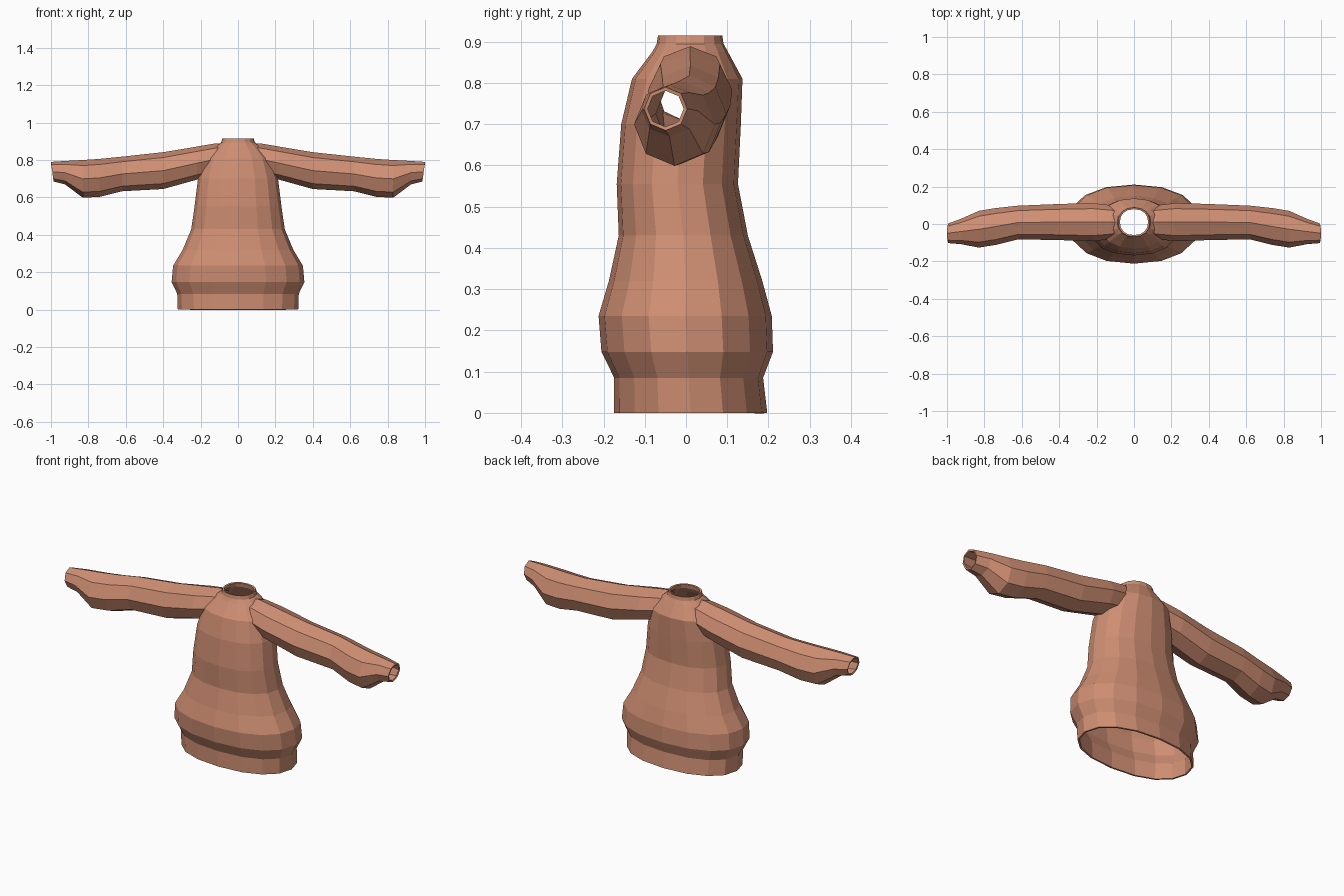
import bpy, bmesh, math

if "Cube" in bpy.data.objects:
    bpy.data.objects.remove(bpy.data.objects["Cube"])

wool = bpy.data.materials.new("knit_wool")
wool.diffuse_color = (0.62, 0.27, 0.17, 1)
wool.use_nodes = True
wool.node_tree.nodes["Principled BSDF"].inputs["Base Color"].default_value = wool.diffuse_color


def loft(name, rings):
    """Closed solid skinned over rings of equal point counts."""
    bm = bmesh.new()
    loops = [[bm.verts.new(p) for p in ring] for ring in rings]
    n = len(loops[0])
    for a, b in zip(loops, loops[1:]):
        for i in range(n):
            j = (i + 1) % n
            bm.faces.new((a[i], a[j], b[j], b[i]))
    bm.faces.new(loops[0])
    bm.faces.new(loops[-1])
    bmesh.ops.recalc_face_normals(bm, faces=bm.faces)
    mesh = bpy.data.meshes.new(name)
    bm.to_mesh(mesh)
    bm.free()
    mesh.materials.append(wool)
    obj = bpy.data.objects.new(name, mesh)
    bpy.context.collection.objects.link(obj)
    return obj


def rounded(t, power):
    c, s = math.cos(t), math.sin(t)
    return (math.copysign(abs(c) ** power, c), math.copysign(abs(s) ** power, s))


def torso_ring(z, half_x, front, back, power=0.9):
    pts = []
    for i in range(16):
        c, s = rounded(math.tau * i / 16, power)
        pts.append((half_x * c, (front + back) / 2 + (back - front) / 2 * s, z))
    return pts


def sleeve_ring(x, bottom, top, front, back, side, lean=0.0):
    pts = []
    for i in range(8):
        t = math.tau * i / 8
        c, s = math.cos(t), math.sin(t)
        pts.append((side * (x + lean * s), (front + back) / 2 + (back - front) / 2 * c,
                    (bottom + top) / 2 + (top - bottom) / 2 * s))
    return pts


# Torso: z, half width, front y, back y
torso = [(0.0, 0.322, -0.174, 0.197), (0.085, 0.325, -0.174, 0.187),
         (0.148, 0.355, -0.205, 0.211), (0.235, 0.347, -0.212, 0.208),
         (0.32, 0.296, -0.187, 0.185), (0.43, 0.250, -0.163, 0.150),
         (0.555, 0.232, -0.168, 0.126), (0.70, 0.214, -0.157, 0.133),
         (0.81, 0.180, -0.131, 0.137), (0.875, 0.118, -0.082, 0.102),
         (0.895, 0.090, -0.071, 0.091), (0.915, 0.084, -0.068, 0.088)]
sweater = loft("sweater", [torso_ring(*r) for r in torso])

# Sleeves: x, bottom z, top z, front y, back y
sleeve = [(0.05, 0.74, 0.885, -0.06, 0.075), (0.12, 0.72, 0.889, -0.08, 0.10),
          (0.22, 0.695, 0.872, -0.092, 0.112), (0.40, 0.645, 0.842, -0.086, 0.107),
          (0.62, 0.633, 0.818, -0.082, 0.098), (0.74, 0.603, 0.806, -0.112, 0.085),
          (0.83, 0.599, 0.800, -0.126, 0.070), (0.925, 0.670, 0.795, -0.108, 0.028)]
for side in (-1, 1):
    rings = [sleeve_ring(*r, side) for r in sleeve]
    rings.append(sleeve_ring(0.993, 0.685, 0.79, -0.102, 0.003, side, 0.007))
    arm = loft("sleeve_helper", rings)
    join = sweater.modifiers.new("join_sleeve", 'BOOLEAN')
    join.operation, join.solver, join.object = 'UNION', 'EXACT', arm
    bpy.context.view_layer.objects.active = sweater
    bpy.ops.object.modifier_apply(modifier=join.name)
    bpy.data.objects.remove(arm)

# Open the hem, neck and cuffs
bm = bmesh.new()
bm.from_mesh(sweater.data)
caps = []
for f in bm.faces:
    c = f.calc_center_median()
    if c.z < 0.005 or c.z > 0.913 or abs(c.x) > 0.98:
        caps.append(f)
bmesh.ops.delete(bm, geom=caps, context='FACES')
for f in bm.faces:
    f.smooth = False
bm.to_mesh(sweater.data)
bm.free()

# Cloth thickness
cloth = sweater.modifiers.new("cloth", 'SOLIDIFY')
cloth.thickness = 0.009
cloth.offset = -1
